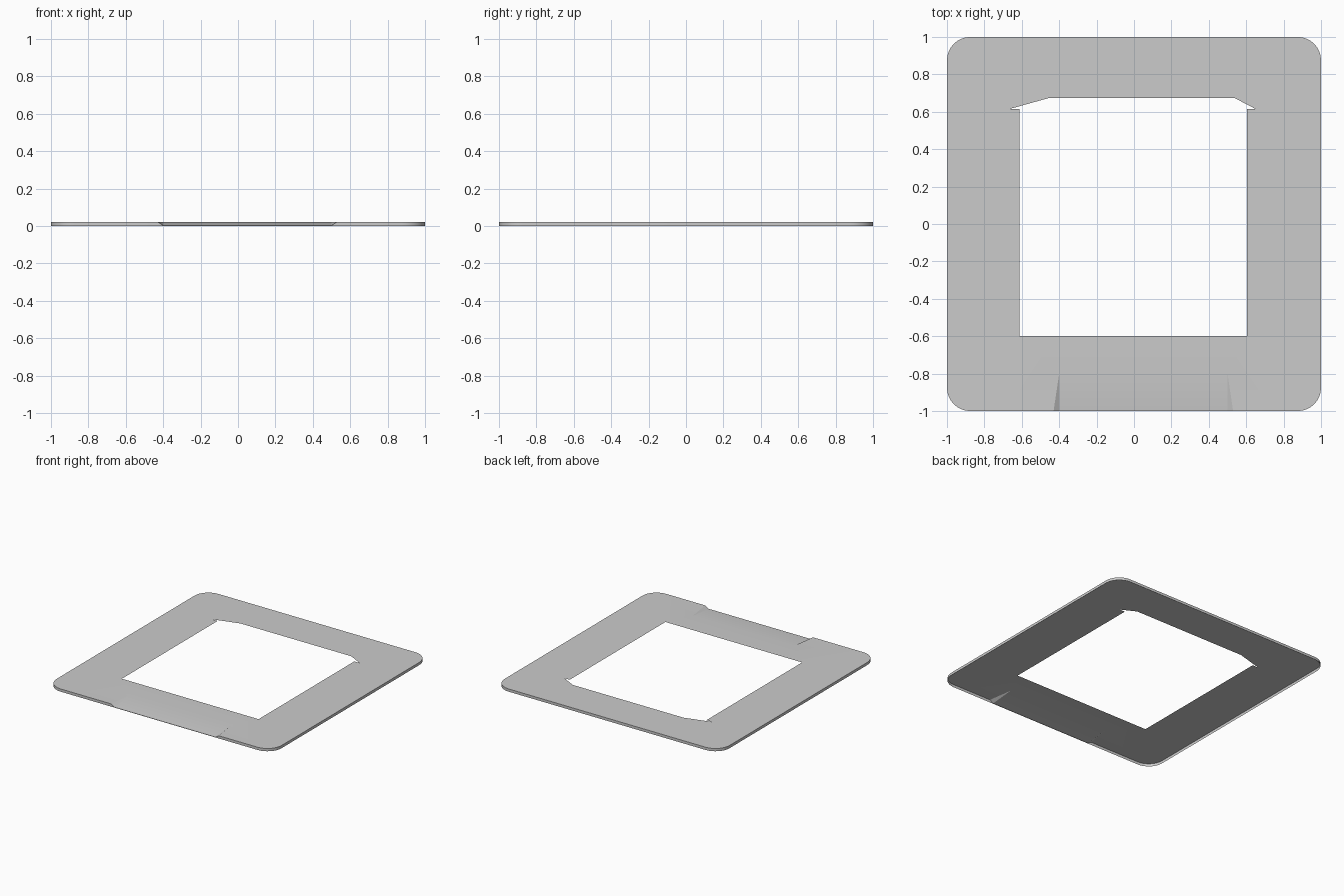
import bpy, bmesh, math

if "Cube" in bpy.data.objects:
    bpy.data.objects.remove(bpy.data.objects["Cube"])

H = 0.022      # top surface height
LIP = 0.003    # height of the ramp at the front edge
R = 0.125      # outer corner radius


def arc(cx, cy, start, steps=8):
    """Quarter circle, counter-clockwise from start degrees."""
    return [(cx + R * math.cos(math.radians(start + 90 * i / steps)),
             cy + R * math.sin(math.radians(start + 90 * i / steps)))
            for i in range(steps + 1)]


c = 1 - R
# Outer rim runs from the ramp's right end around to its left end
rim = [(0.53, -1)] + arc(c, -c, -90) + arc(c, c, 0) + arc(-c, c, 90) + arc(-c, -c, 180) + [(-0.43, -1)]
# Ramp back edge closes the flat top
ramp_back = [(-0.40, -0.8), (0.50, -0.8)]
# Window opening with flared upper corners
window = [(-0.612, -0.6), (0.603, -0.6), (0.603, 0.615), (0.65, 0.615), (0.535, 0.675),
          (-0.45, 0.675), (-0.665, 0.615), (-0.612, 0.615)]

bm = bmesh.new()


def loop(points):
    verts = [bm.verts.new((x, y, H)) for x, y in points]
    edges = [bm.edges.new((a, b)) for a, b in zip(verts, verts[1:] + verts[:1])]
    return verts, edges


# Flat top sheet with the opening
outer, e1 = loop(rim + ramp_back)
inner, e2 = loop(window)
bmesh.ops.triangle_fill(bm, edges=e1 + e2, use_beauty=True, normal=(0, 0, 1))
for f in bm.faces:
    f.normal_update()
    if f.normal.z < 0:
        f.normal_flip()

# Skirt hanging from the outer rim
top = outer[:len(rim)]
low = [bm.verts.new((v.co.x, v.co.y, 0)) for v in top]
for i in range(len(top) - 1):
    bm.faces.new((low[i], low[i + 1], top[i + 1], top[i]))

# Sloping ramp with bevelled ends and a thin front lip
back_l, back_r = outer[-2:]
lip_l = bm.verts.new((-0.40, -1, LIP))
lip_r = bm.verts.new((0.50, -1, LIP))
bm.faces.new((lip_l, lip_r, back_r, back_l))
bm.faces.new((top[-1], lip_l, back_l))
bm.faces.new((lip_r, top[0], back_r))
bm.faces.new((low[-1], low[0], lip_r, lip_l))
bm.faces.new((low[-1], lip_l, top[-1]))
bm.faces.new((low[0], top[0], lip_r))

mesh = bpy.data.meshes.new("frame_plate")
bm.to_mesh(mesh)
bm.free()
plate = bpy.data.objects.new("frame_plate", mesh)
bpy.context.collection.objects.link(plate)
bpy.context.view_layer.objects.active = plate
plate.select_set(True)
bpy.ops.object.shade_smooth_by_angle(angle=math.radians(20))
